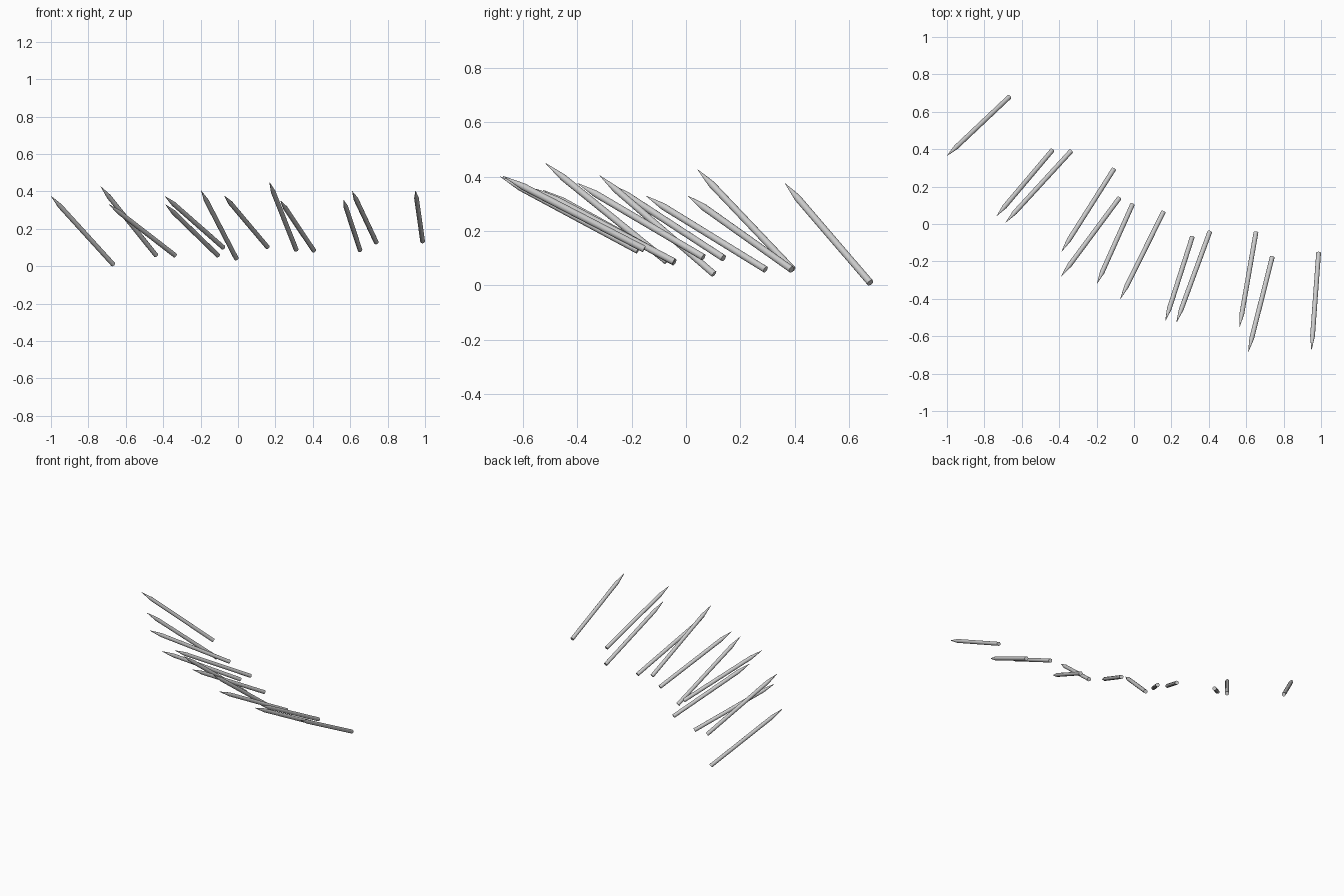
import bpy, bmesh, math
from mathutils import Vector

if "Cube" in bpy.data.objects:
    bpy.data.objects.remove(bpy.data.objects["Cube"])

R = 0.0127      # shaft radius
POINT = 0.085   # length of the sharpened end
SIDES = 12

# butt centre -> tip for every stake in the row
STAKES = [
    ((-.667, .679, .009), (-1.0, .365, .375)),
    ((-.438, .393, .058), (-.734, .043, .426)),
    ((-.337, .389, .058), (-.688, .007, .329)),
    ((-.108, .293, .058), (-.387, -.147, .329)),
    ((-.079, .138, .100), (-.390, -.281, .373)),
    ((-.009, .103, .041), (-.197, -.318, .404)),
    ((.157, .064, .103), (-.073, -.400, .376)),
    ((.311, -.071, .088), (.168, -.517, .449)),
    ((.405, -.042, .084), (.227, -.526, .350)),
    ((.652, -.045, .087), (.564, -.553, .355)),
    ((.739, -.177, .128), (.611, -.684, .400)),
    ((.987, -.154, .133), (.949, -.674, .402)),
]


def stake(index, butt, tip):
    butt, tip = Vector(butt), Vector(tip)
    length = (tip - butt).length
    # profile: flat butt, straight shaft, sharpened point
    profile = [(R, 0), (R, length - POINT), (R * .06, length)]
    bm = bmesh.new()
    rings = [[bm.verts.new((r * math.cos(math.tau * i / SIDES),
                            r * math.sin(math.tau * i / SIDES), z))
              for i in range(SIDES)] for r, z in profile]
    for a, b in zip(rings, rings[1:]):
        for i in range(SIDES):
            j = (i + 1) % SIDES
            bm.faces.new((a[i], a[j], b[j], b[i]))
    bm.faces.new(rings[0][::-1])
    bm.faces.new(rings[-1])
    mesh = bpy.data.meshes.new(f"stake_{index:02d}")
    bm.to_mesh(mesh)
    bm.free()
    ob = bpy.data.objects.new(f"stake_{index:02d}", mesh)
    bpy.context.collection.objects.link(ob)
    ob.location = butt
    ob.rotation_euler = (tip - butt).to_track_quat('Z', 'Y').to_euler()
    ob.select_set(True)
    bpy.context.view_layer.objects.active = ob


for n, (butt, tip) in enumerate(STAKES, 1):
    stake(n, butt, tip)

# round shafts, crisp butt ends
bpy.ops.object.shade_smooth_by_angle(angle=math.radians(40))
